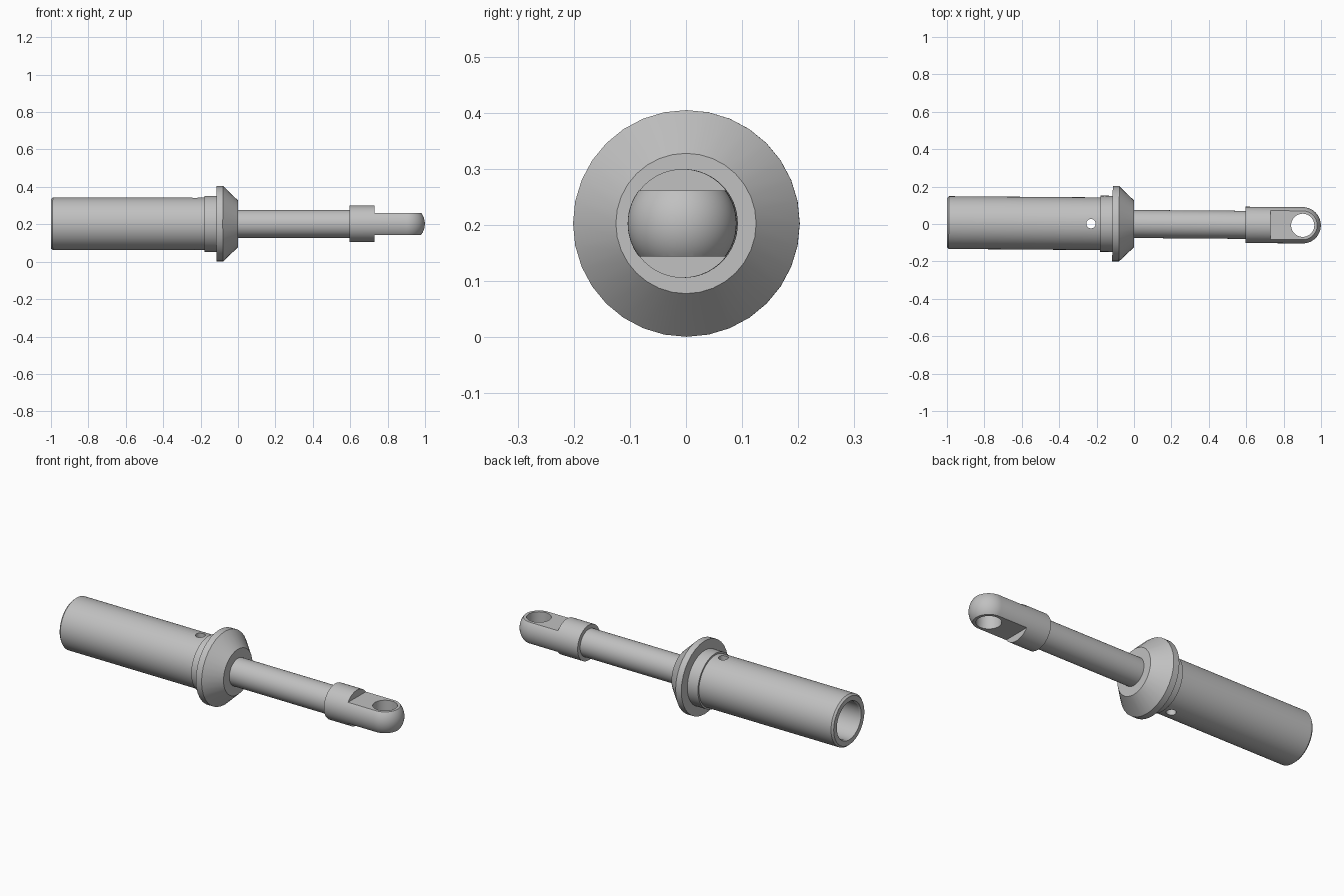
import bpy, bmesh, math
from mathutils import Matrix, Vector

if "Cube" in bpy.data.objects:
    bpy.data.objects.remove(bpy.data.objects["Cube"], do_unlink=True)

# Common frame: the long axis runs along x, turned very slightly about z
FRAME = Matrix.Translation((0, 0, 0.2025)) @ Matrix.Rotation(-0.0077, 4, 'Z')

steel = bpy.data.materials.new("grey_steel")
steel.use_nodes = True
GREY = (0.53, 0.53, 0.53, 1)
steel.diffuse_color = GREY
steel.node_tree.nodes["Principled BSDF"].inputs["Base Color"].default_value = GREY


def make_object(name, bm):
    mesh = bpy.data.meshes.new(name)
    bmesh.ops.recalc_face_normals(bm, faces=bm.faces)
    bm.to_mesh(mesh)
    bm.free()
    mesh.materials.append(steel)
    obj = bpy.data.objects.new(name, mesh)
    obj.matrix_world = FRAME
    bpy.context.collection.objects.link(obj)
    return obj


def lathe(name, profile, steps=64):
    """Turn (x, radius) points around the x axis into a closed solid."""
    bm = bmesh.new()
    verts = [bm.verts.new((x, 0, r)) for x, r in profile]
    edges = [bm.edges.new(pair) for pair in zip(verts, verts[1:])]
    bmesh.ops.spin(bm, geom=verts + edges, cent=(0, 0, 0), axis=(1, 0, 0),
                   angle=2 * math.pi, steps=steps)
    bmesh.ops.remove_doubles(bm, verts=bm.verts, dist=1e-5)
    return make_object(name, bm)


def upright_cutter(name, x, radius):
    bm = bmesh.new()
    bmesh.ops.create_cone(bm, cap_ends=True, segments=48, radius1=radius,
                          radius2=radius, depth=0.5,
                          matrix=Matrix.Translation((x, 0, 0)))
    return make_object(name, bm)


def block_cutter(name, centre, size):
    bm = bmesh.new()
    bmesh.ops.create_cube(bm, size=1)
    bmesh.ops.scale(bm, vec=Vector(size), verts=bm.verts)
    bmesh.ops.translate(bm, vec=Vector(centre), verts=bm.verts)
    return make_object(name, bm)


def activate(obj):
    bpy.ops.object.select_all(action='DESELECT')
    obj.select_set(True)
    bpy.context.view_layer.objects.active = obj


def cut(obj, cutter):
    cutter.hide_render = True
    bpy.context.view_layer.update()
    activate(obj)
    mod = obj.modifiers.new("cut", 'BOOLEAN')
    mod.operation = 'DIFFERENCE'
    mod.solver = 'EXACT'
    mod.object = cutter
    bpy.ops.object.modifier_apply(modifier=mod.name)
    bpy.data.objects.remove(cutter, do_unlink=True)


# Hollow sleeve with chamfered mouth and a cross-drilled inspection hole
sleeve = lathe("sleeve", [(-0.17, 0), (-0.17, 0.141), (-0.99, 0.141), (-1, 0.132),
                          (-1, 0.105), (-0.99, 0.1), (-0.2, 0.1), (-0.2, 0)])
cut(sleeve, upright_cutter("inspection_cutter", -0.23, 0.025))

# Collar, flange rim and cone
collar = lathe("collar", [(-0.18, 0), (-0.18, 0.15), (-0.11, 0.15), (-0.11, 0)])
flange = lathe("flange", [(-0.115, 0), (-0.115, 0.202), (-0.08, 0.202),
                          (0, 0.125), (0, 0)], 32)

# Shaft
rod = lathe("rod", [(-0.02, 0), (-0.02, 0.075), (0.61, 0.075), (0.61, 0)])

# Ball-ended eye with two flats and a pin hole
EYE_X, EYE_R, FLAT = 0.902, 0.097, 0.0585
arc = [(EYE_X + EYE_R * math.sin(a), EYE_R * math.cos(a))
       for a in (i * math.pi / 32 for i in range(16))]
eye = lathe("eye_end", [(0.596, 0), (0.596, EYE_R)] + arc + [(EYE_X + EYE_R, 0)])
for side in (1, -1):
    cut(eye, block_cutter("flat_cutter", (0.93, 0, side * (FLAT + 0.1)), (0.4, 0.4, 0.2)))
cut(eye, upright_cutter("pin_hole_cutter", EYE_X, 0.062))

# Smooth turned surfaces, crisp machined edges
for part in (sleeve, collar, flange, rod, eye):
    activate(part)
    bpy.ops.object.shade_smooth_by_angle(angle=math.radians(25))
